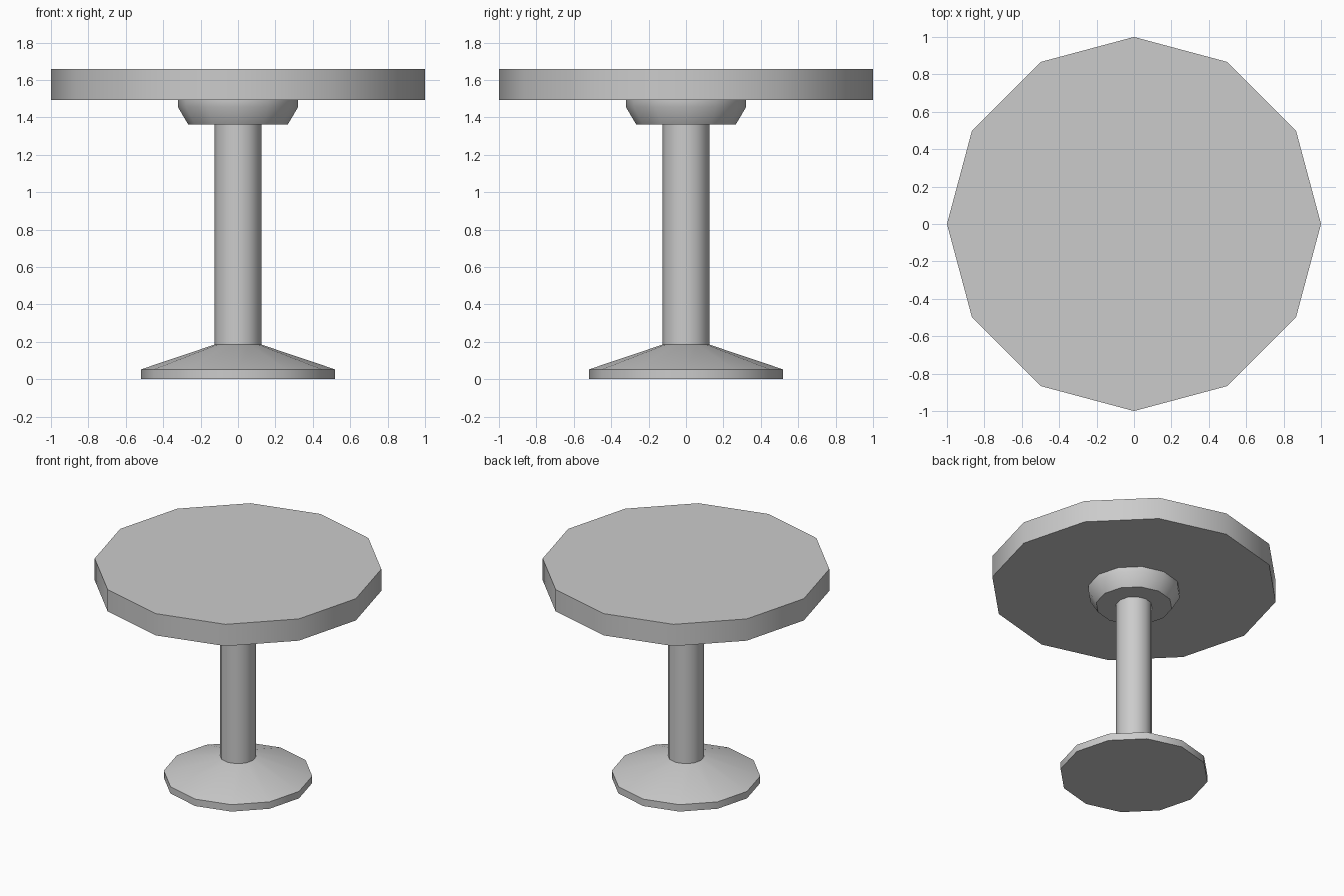
import bpy, bmesh
from math import cos, sin, pi, radians

if "Cube" in bpy.data.objects:
    bpy.data.objects.remove(bpy.data.objects["Cube"])

SIDES = 12


def turned(name, profile):
    """Turn a (radius, height) profile around z, capped at both ends."""
    bm = bmesh.new()
    rings = [[bm.verts.new((r * cos(2 * pi * i / SIDES), r * sin(2 * pi * i / SIDES), z))
              for i in range(SIDES)] for r, z in profile]
    for low, high in zip(rings, rings[1:]):
        for i in range(SIDES):
            j = (i + 1) % SIDES
            bm.faces.new((low[i], low[j], high[j], high[i]))
    bm.faces.new(rings[0][::-1])
    bm.faces.new(rings[-1])
    mesh = bpy.data.meshes.new(name)
    bm.to_mesh(mesh)
    bm.free()
    obj = bpy.data.objects.new(name, mesh)
    bpy.context.collection.objects.link(obj)
    bpy.ops.object.select_all(action='DESELECT')
    obj.select_set(True)
    bpy.context.view_layer.objects.active = obj
    bpy.ops.object.shade_smooth_by_angle(angle=radians(35))
    return obj


# Foot with a thin rim and sloping top
turned("base", [(0.518, 0), (0.518, 0.053), (0.126, 0.185)])
# Central post
turned("column", [(0.126, 0.18), (0.126, 1.37)])
# Flared support under the top
turned("collar", [(0.266, 1.362), (0.322, 1.456), (0.322, 1.495)])
# Round top
turned("tabletop", [(1.0, 1.493), (1.0, 1.66)])
